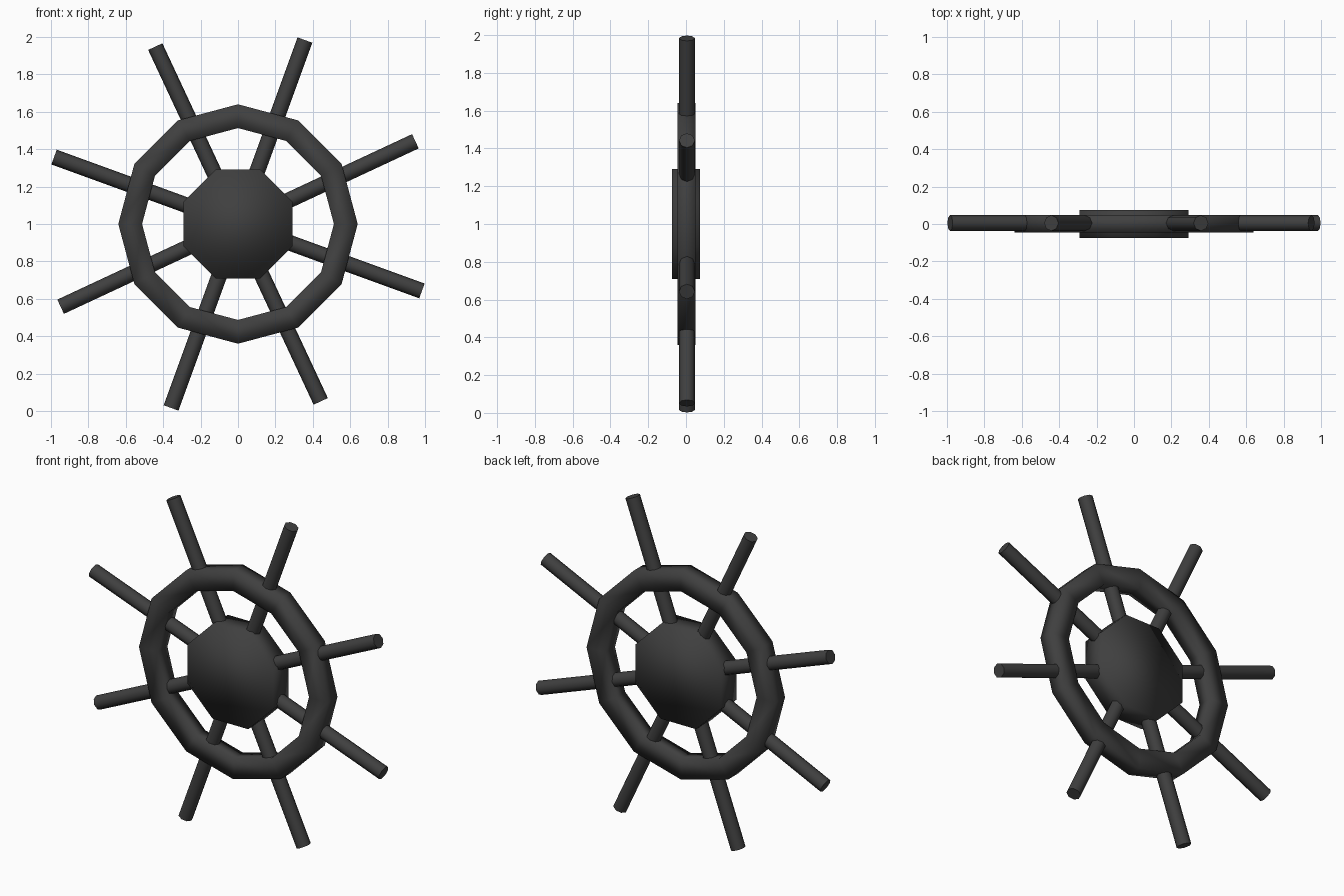
import bpy
import bmesh
from math import cos, sin, pi, radians
from mathutils import Matrix, Vector

cube = bpy.data.objects.get("Cube")
if cube:
    bpy.data.objects.remove(cube, do_unlink=True)

CENTRE = Vector((0, 0, 1))

iron = bpy.data.materials.new("dark_iron")
iron.use_nodes = True
iron.diffuse_color = (0.05, 0.05, 0.05, 1)
iron.node_tree.nodes["Principled BSDF"].inputs["Base Color"].default_value = iron.diffuse_color


def finish(bm, name):
    """Turn a bmesh into a smooth-shaded object at the wheel centre."""
    bmesh.ops.recalc_face_normals(bm, faces=bm.faces)
    mesh = bpy.data.meshes.new(name)
    bm.to_mesh(mesh)
    bm.free()
    mesh.materials.append(iron)
    mesh.shade_smooth()
    obj = bpy.data.objects.new(name, mesh)
    obj.location = CENTRE
    bpy.context.collection.objects.link(obj)
    return obj


def polar(radius, angle, y):
    return (radius * cos(angle), y, radius * sin(angle))


# Hub: thick octagonal disc lying across y
bm = bmesh.new()
spin = Matrix.Rotation(pi / 2, 4, 'X') @ Matrix.Rotation(pi / 8, 4, 'Z')
bmesh.ops.create_cone(bm, cap_ends=True, segments=8, radius1=0.314,
                      radius2=0.314, depth=0.148, matrix=spin)
finish(bm, "hub")

# Rim: twelve-sided ring with a rectangular section
SIDES = 12
section = [(0.513, -0.045), (0.64, -0.045), (0.64, 0.049), (0.513, 0.049)]
bm = bmesh.new()
loops = [[bm.verts.new(polar(r, 2 * pi * i / SIDES, y)) for r, y in section]
         for i in range(SIDES)]
for i in range(SIDES):
    a, b = loops[i], loops[(i + 1) % SIDES]
    for j in range(4):
        k = (j + 1) % 4
        bm.faces.new((a[j], a[k], b[k], b[j]))
finish(bm, "rim")

# Spokes: eight-sided rods running from the hub out past the rim
INNER, OUTER = 0.1, 1.0465
for n in range(8):
    angle = radians(25 + 45 * n)
    bm = bmesh.new()
    place = (Matrix.Translation((0, 0.005, 0))
             @ Matrix.Rotation(pi / 2 - angle, 4, 'Y')
             @ Matrix.Translation((0, 0, (INNER + OUTER) / 2)))
    bmesh.ops.create_cone(bm, cap_ends=True, segments=8, radius1=0.042,
                          radius2=0.042, depth=OUTER - INNER, matrix=place)
    spoke = finish(bm, f"spoke_{n + 1}")
    bpy.context.view_layer.objects.active = spoke
    spoke.select_set(True)
    bpy.ops.object.shade_smooth_by_angle(angle=radians(50))
    spoke.select_set(False)
